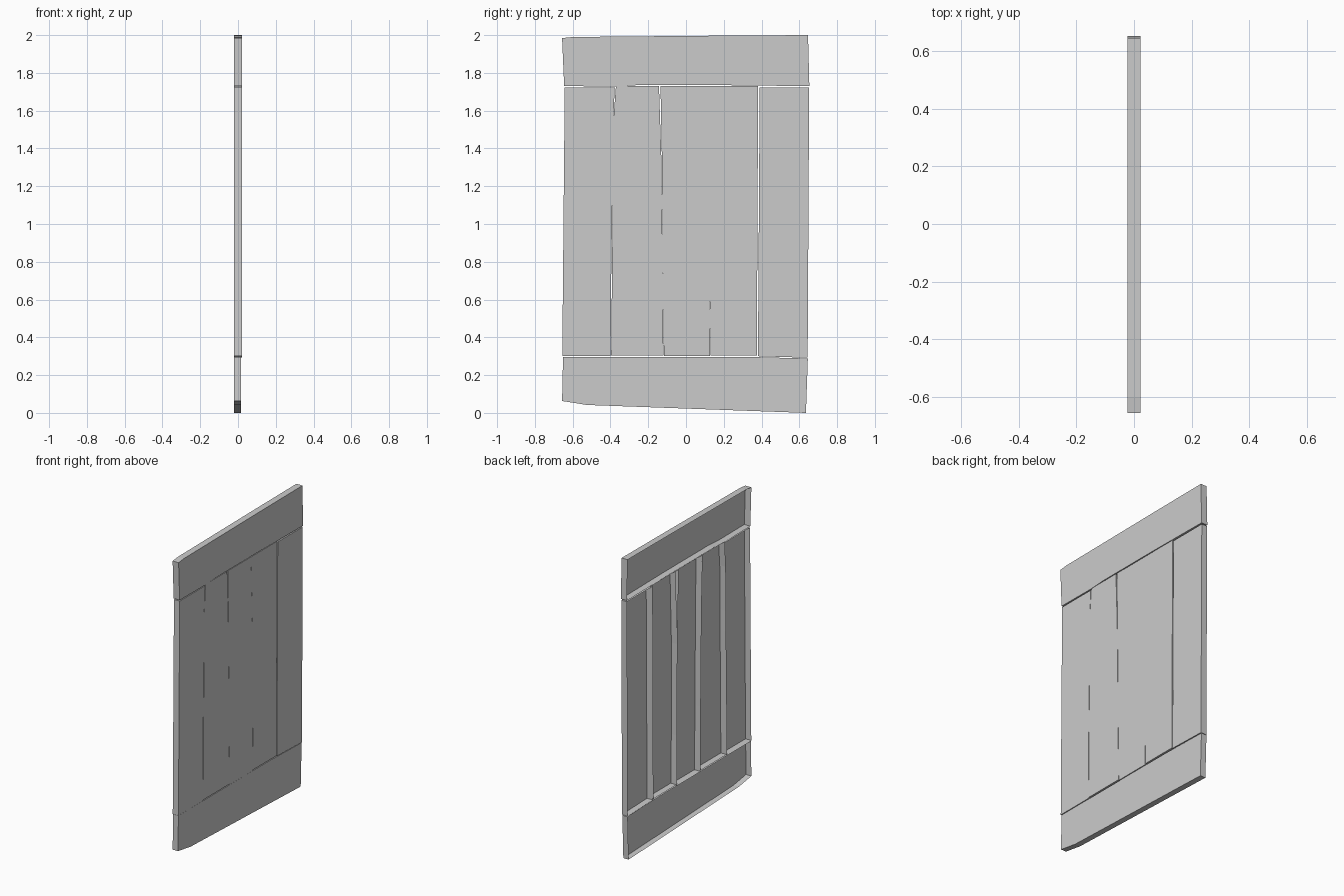
import bpy
import bmesh

cube = bpy.data.objects.get("Cube")
if cube:
    bpy.data.objects.remove(cube, do_unlink=True)

# One plain grey for every board
grey = bpy.data.materials.new("plain_grey")
grey.use_nodes = True
colour = (0.6, 0.6, 0.6, 1)
grey.diffuse_color = colour
grey.node_tree.nodes["Principled BSDF"].inputs["Base Color"].default_value = colour

BACK = -0.022


def board(name, outline, front):
    """Hollow board: a face at +x with rim walls, open at the back."""
    bm = bmesh.new()
    face = bm.faces.new([bm.verts.new((front, y, z)) for y, z in outline])
    rim = bmesh.ops.extrude_edge_only(bm, edges=list(face.edges))["geom"]
    for v in rim:
        if isinstance(v, bmesh.types.BMVert):
            v.co.x = BACK
    bmesh.ops.recalc_face_normals(bm, faces=bm.faces)
    bm.faces.ensure_lookup_table()
    if bm.faces[0].normal.x < 0:
        bmesh.ops.reverse_faces(bm, faces=bm.faces)
    mesh = bpy.data.meshes.new(name)
    bm.to_mesh(mesh)
    bm.free()
    mesh.materials.append(grey)
    obj = bpy.data.objects.new(name, mesh)
    bpy.context.collection.objects.link(obj)


# Cross rails, with worn corners
board("top_rail", [(-.645, 1.73), (-.37, 1.728), (-.26, 1.735), (.2, 1.735),
                   (.653, 1.73), (.646, 2), (.16, 1.997), (-.6, 1.99),
                   (-.656, 1.984)], .022)
board("bottom_rail", [(-.656, .063), (-.524, .042), (.635, 0), (.645, .288),
                      (.3, .297), (-.651, .297)], .017)

# Upright planks: left edge going up, then right edge going up
planks = [
    ([(-.655, .3), (-.642, 1.722)],
     [(-.399, .3), (-.397, .65), (-.386, 1.4), (-.383, 1.6), (-.377, 1.722)]),
    ([(-.396, .305), (-.388, 1.13), (-.388, 1.5), (-.371, 1.73)],
     [(-.12, .305), (-.123, .73), (-.131, 1.365), (-.143, 1.73)]),
    ([(-.117, .3), (-.123, .73), (-.128, 1.365), (-.135, 1.73)],
     [(.128, .3), (.125, .63), (.125, 1.24), (.14, 1.73)]),
    ([(.131, .305), (.125, .63), (.123, 1.24), (.108, 1.73)],
     [(.375, .305), (.382, 1.73)]),
    ([(.381, .3), (.39, 1.722)],
     [(.644, .292), (.652, 1.722)]),
]
for i, (left, right) in enumerate(planks):
    board(f"plank_{i + 1}", left + right[::-1], .020 + .0005 * (i % 2))
